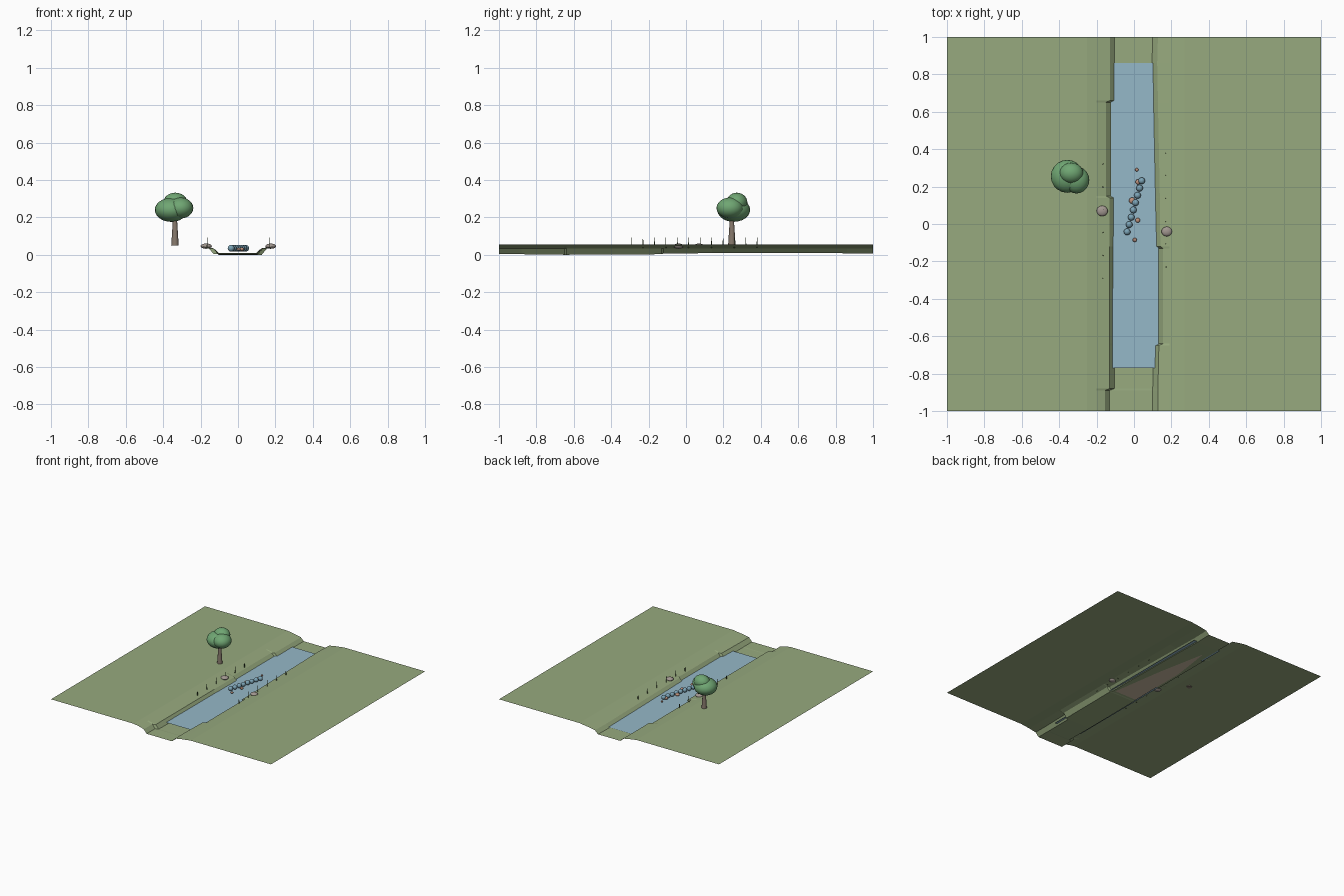
import bpy, bmesh
from mathutils import Vector

if "Cube" in bpy.data.objects:
    bpy.data.objects.remove(bpy.data.objects["Cube"], do_unlink=True)


def material(name, r, g, b):
    m = bpy.data.materials.new(name)
    m.use_nodes = True
    m.diffuse_color = (r, g, b, 1)
    m.node_tree.nodes["Principled BSDF"].inputs["Base Color"].default_value = (r, g, b, 1)
    return m


GRASS = material("grass green", 0.31, 0.40, 0.21)
WATER = material("water blue", 0.30, 0.48, 0.58)
SAND = material("sand", 0.60, 0.50, 0.36)
LEAF = material("leaf green", 0.16, 0.38, 0.17)
BARK = material("bark", 0.24, 0.19, 0.15)
STONE = material("stone grey", 0.36, 0.31, 0.28)
PEBBLE = material("pebble pink", 0.50, 0.28, 0.20)
BEAD = material("bead blue", 0.20, 0.37, 0.47)
REED = material("reed green", 0.08, 0.13, 0.05)


def mesh_object(name, verts, faces, mat):
    mesh = bpy.data.meshes.new(name)
    mesh.from_pydata(verts, [], faces)
    mesh.materials.append(mat)
    obj = bpy.data.objects.new(name, mesh)
    bpy.context.collection.objects.link(obj)
    return obj


def ball(name, loc, scale, mat):
    bpy.ops.mesh.primitive_uv_sphere_add(segments=20, ring_count=12, radius=1, location=loc)
    obj = bpy.context.object
    obj.name, obj.scale = name, scale
    obj.data.materials.append(mat)
    bpy.ops.object.shade_smooth()
    return obj


def post(name, base, height, r1, r2, sides, mat):
    loc = Vector(base) + Vector((0, 0, height / 2))
    bpy.ops.mesh.primitive_cone_add(vertices=sides, radius1=r1, radius2=r2,
                                    depth=height, location=loc)
    obj = bpy.context.object
    obj.name = name
    obj.data.materials.append(mat)
    bpy.ops.object.shade_smooth_by_angle()
    return obj


# Ground sheet: each row is y, foot of left bank, foot of right bank, bed height
rows = [
    (-1.0, -0.13, 0.10, 0.004), (-0.89, -0.13, 0.10, 0.004),
    (-0.88, -0.105, 0.10, 0.003), (-0.65, -0.105, 0.105, 0.0),
    (-0.64, -0.105, 0.127, 0.0), (-0.13, -0.105, 0.127, 0.003),
    (-0.12, -0.105, 0.113, 0.006), (0.14, -0.105, 0.11, 0.009),
    (0.15, -0.125, 0.11, 0.009), (0.65, -0.125, 0.10, 0.009),
    (0.66, -0.103, 0.10, 0.009), (0.86, -0.103, 0.096, 0.008),
    (1.0, -0.103, 0.10, 0.008),
]
verts = []
for y, left, right, bed in rows:
    profile = [(-1, 0.055), (-0.25, 0.055), (-0.2, 0.047), (left - 0.026, 0.034),
               (left, bed), (right, bed), (right + 0.028, 0.034),
               (0.19, 0.045), (0.27, 0.055), (1, 0.055)]
    verts += [(x, y, z) for x, z in profile]
n = len(profile)
faces = [(r * n + c, r * n + c + 1, (r + 1) * n + c + 1, (r + 1) * n + c)
         for r in range(len(rows) - 1) for c in range(n - 1)]
mesh_object("ground", verts, faces, GRASS)

# Stream surface and the sand bed under it
mesh_object("stream_water", [(x, y, 0.013) for x, y in
            ((-0.124, -0.77), (0.13, -0.77), (0.13, 0.86), (-0.124, 0.86))],
            [(0, 1, 2, 3)], WATER)
mesh_object("sand_bed", [(x, y, 0.004) for x, y in
            ((-0.1, -0.1), (0.1, -0.1), (0.03, 0.35), (-0.05, 0.75), (-0.1, 0.4))],
            [(0, 1, 2, 3, 4)], SAND)

# Chain of round stepping beads across the stream
for i in range(8):
    t = i / 7
    ball(f"bead_{i + 1}", (-0.037 + 0.078 * t, -0.042 + 0.273 * t, 0.035), (0.018,) * 3, BEAD)

# Pebbles in the stream
for i, (x, y, r) in enumerate([(0.015, 0.29, 0.009), (0.022, 0.225, 0.014),
                               (-0.01, 0.125, 0.017), (0.02, 0.02, 0.013),
                               (0.004, -0.085, 0.011)]):
    ball(f"pebble_{i + 1}", (x, y, 0.03), (r, r, r * 0.7), PEBBLE)

# Bank stones
ball("left_bank_stone", (0.175, -0.04, 0.046), (0.028, 0.026, 0.014), STONE)
ball("right_bank_stone", (-0.17, 0.07, 0.046), (0.03, 0.028, 0.014), STONE)

# Reeds along both banks
for side, x, start in (("right", -0.165, -0.29), ("left", 0.17, -0.23)):
    for i in range(6):
        post(f"{side}_reed_{i + 1}", (x, start + 0.122 * i, 0.035), 0.057, 0.003, 0.001, 6, REED)

# Tree
post("tree_trunk", (-0.337, 0.245, 0.05), 0.14, 0.02, 0.011, 12, BARK)
ball("crown_main", (-0.357, 0.255, 0.24), (0.088, 0.088, 0.064), LEAF)
ball("crown_side", (-0.307, 0.235, 0.25), (0.068, 0.072, 0.056), LEAF)
ball("crown_top", (-0.335, 0.272, 0.28), (0.064, 0.056, 0.052), LEAF)
